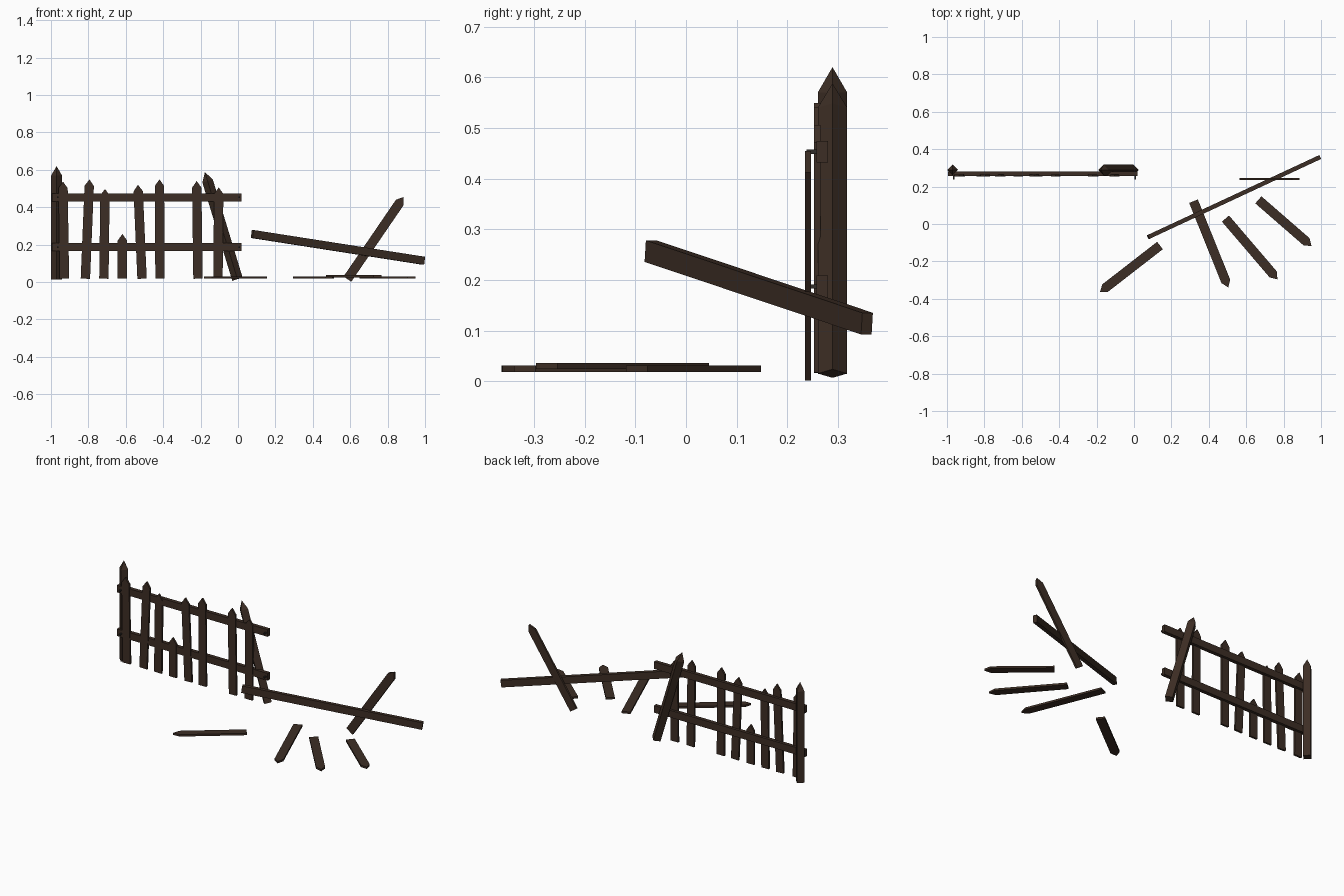
import bpy, bmesh, math
from mathutils import Vector, Matrix

if "Cube" in bpy.data.objects:
    bpy.data.objects.remove(bpy.data.objects["Cube"])


def material(name, rgb):
    m = bpy.data.materials.new(name)
    m.diffuse_color = (*rgb, 1)
    m.use_nodes = True
    m.node_tree.nodes["Principled BSDF"].inputs["Base Color"].default_value = m.diffuse_color
    return m


WOOD = material("dark_brown_wood", (0.046, 0.027, 0.018))
IRON = material("dark_iron", (0.03, 0.025, 0.022))


def finish(bm, name, mat, matrix):
    bmesh.ops.recalc_face_normals(bm, faces=bm.faces)
    bm.transform(matrix)
    me = bpy.data.meshes.new(name)
    bm.to_mesh(me)
    bm.free()
    me.materials.append(mat)
    ob = bpy.data.objects.new(name, me)
    bpy.context.collection.objects.link(ob)
    return ob


def frame(origin, up, normal):
    """Matrix whose local z runs along up and local y along normal."""
    z = Vector(up).normalized()
    y = Vector(normal)
    y = (y - z * y.dot(z)).normalized()
    x = y.cross(z)
    return Matrix.Translation(origin) @ Matrix((x, y, z)).transposed().to_4x4()


def picket(name, base, tip, normal, width=0.05, thick=0.012, point=0.035):
    """Flat board with a pointed end, from base to tip."""
    base, tip = Vector(base), Vector(tip)
    length, w = (tip - base).length, width / 2
    bm = bmesh.new()
    outline = [(-w, 0), (w, 0), (w, length - point), (0, length), (-w, length - point)]
    face = bm.faces.new([bm.verts.new((x, -thick / 2, z)) for x, z in outline])
    ext = bmesh.ops.extrude_face_region(bm, geom=[face])
    moved = [v for v in ext["geom"] if isinstance(v, bmesh.types.BMVert)]
    bmesh.ops.translate(bm, verts=moved, vec=(0, thick, 0))
    return finish(bm, name, WOOD, frame(base, tip - base, normal))


def post(name, base, tip, r=0.029, point=0.05):
    """Square post turned by 45 degrees with a pyramid point."""
    base, tip = Vector(base), Vector(tip)
    length = (tip - base).length
    bm = bmesh.new()
    rings = [[bm.verts.new((r * math.cos(i * math.pi / 2), r * math.sin(i * math.pi / 2), z))
              for i in range(4)] for z in (0, length - point)]
    apex = bm.verts.new((0, 0, length))
    bm.faces.new(rings[0])
    for i in range(4):
        j = (i + 1) % 4
        bm.faces.new((rings[0][i], rings[0][j], rings[1][j], rings[1][i]))
        bm.faces.new((rings[1][i], rings[1][j], apex))
    return finish(bm, name, WOOD, frame(base, tip - base, (0, 1, 0)))


def bar(name, a, b, height, thick, mat=WOOD):
    """Plain rectangular bar from a to b, standing on its narrow edge."""
    a, b = Vector(a), Vector(b)
    d = b - a
    bm = bmesh.new()
    bmesh.ops.create_cube(bm, size=1)
    bm.transform(Matrix.Diagonal((height, thick, d.length, 1)))
    side = Vector((0, 0, 1)).cross(d)
    if side.length < 1e-6:
        side = Vector((0, 1, 0))
    return finish(bm, name, mat, frame((a + b) / 2, d, side))


# Posts: one upright, one leaning
post("upright_post", (-0.97, 0.289, 0.015), (-0.97, 0.289, 0.62))
post("leaning_post", (-0.003, 0.289, 0.0155), (-0.177, 0.289, 0.588))

# Rails with a nail at each end
for label, z in (("lower", 0.187), ("upper", 0.453)):
    bar(f"{label}_rail", (-0.995, 0.2685, z), (0.02, 0.2685, z), 0.043, 0.023)
    for i, x in enumerate((-0.965, 0.007)):
        bar(f"{label}_nail_{i + 1}", (x, 0.238, z), (x, 0.262, z), 0.008, 0.008, IRON)

# Standing pickets: base x, tip x, tip height
STANDING = [(-0.928, -0.936, 0.537), (-0.816, -0.794, 0.549), (-0.717, -0.711, 0.498),
            (-0.618, -0.618, 0.257), (-0.513, -0.535, 0.52), (-0.417, -0.42, 0.549),
            (-0.214, -0.221, 0.54), (-0.107, -0.103, 0.506)]
for i, (x0, x1, z) in enumerate(STANDING):
    picket(f"standing_picket_{i + 1}", (x0, 0.259, 0.018), (x1, 0.259, z), (0, 1, 0))

# Fallen rail and the picket propped against it
bar("fallen_rail", (0.076, -0.07, 0.257), (0.993, 0.357, 0.114), 0.043, 0.023)
picket("propped_picket", (0.585, 0.241, 0.016), (0.885, 0.241, 0.455), (0, 1, 0))

# Pickets lying on the ground: base xy, tip xy, height
FALLEN = [((0.139, -0.115), (-0.182, -0.364), 0.025), ((0.318, 0.122), (0.504, -0.339), 0.025),
          ((0.489, 0.029), (0.767, -0.296), 0.0305), ((0.665, 0.129), (0.949, -0.118), 0.025)]
for i, (a, b, z) in enumerate(FALLEN):
    picket(f"fallen_picket_{i + 1}", (*a, z), (*b, z), (0, 0, 1))
